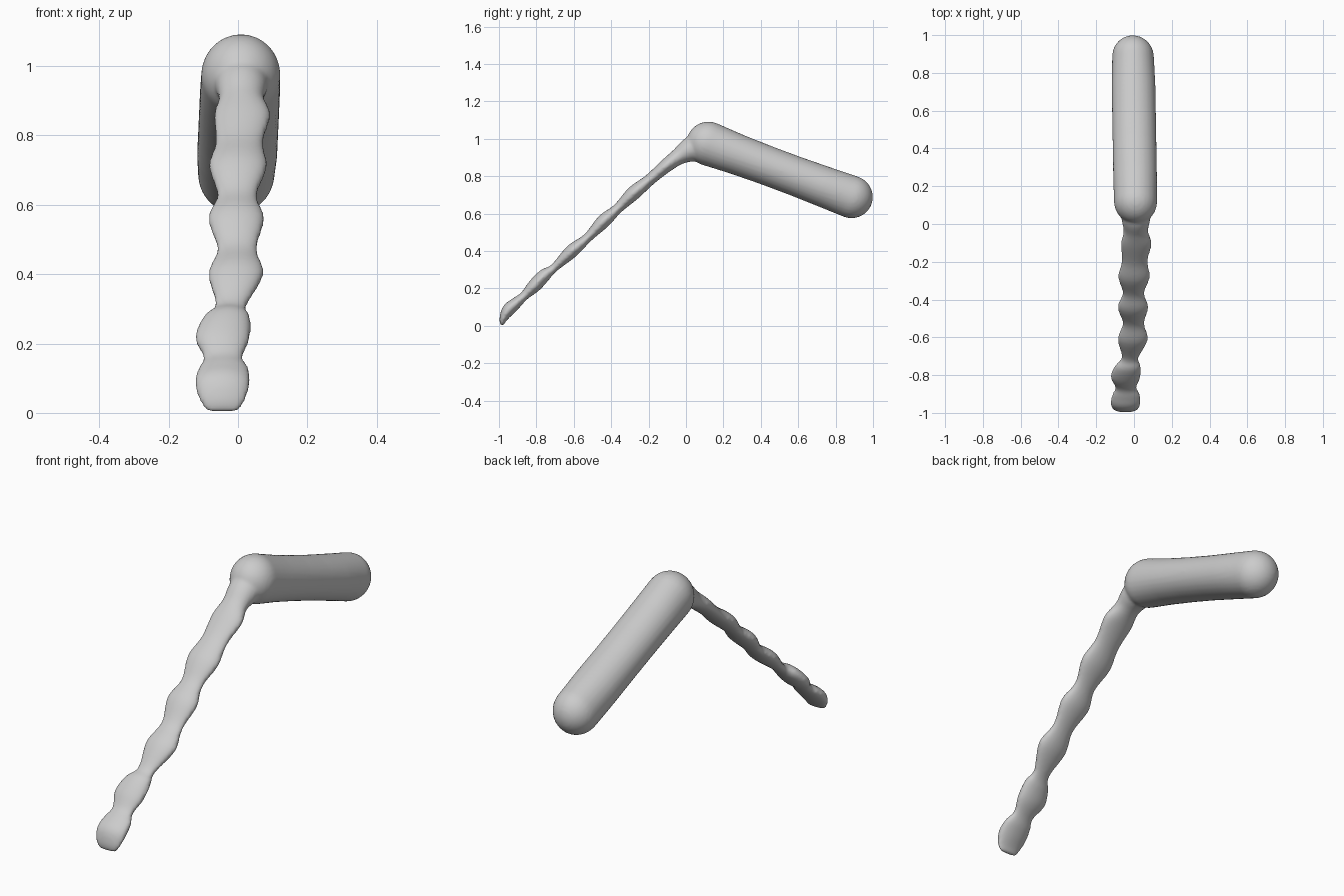
import bpy, bmesh, math
from mathutils import Vector

if "Cube" in bpy.data.objects:
    bpy.data.objects.remove(bpy.data.objects["Cube"])

SIDES = 28

def catmull(p0, p1, p2, p3, t):
    return [0.5 * (2*b + (c-a)*t + (2*a-5*b+4*c-d)*t*t + (3*b-a-3*c+d)*t**3)
            for a, b, c, d in zip(p0, p1, p2, p3)]

def refine(rows, n):
    out = []
    for i in range(len(rows) - 1):
        p0, p3 = rows[max(i-1, 0)], rows[min(i+2, len(rows)-1)]
        out += [catmull(p0, rows[i], rows[i+1], p3, k / n) for k in range(n)]
    return out + [list(rows[-1])]

def loft(bm, rows):
    """Oval rings (y, z, x centre, half width, half thickness) square to the path."""
    rings = []
    for i, (y, z, x, w, h) in enumerate(rows):
        a, b = rows[max(i-2, 0)], rows[min(i+2, len(rows)-1)]
        t = Vector((0, b[0]-a[0], b[1]-a[1])).normalized()
        nrm = Vector((0, -t.z, t.y))
        c = Vector((x, y, z))
        rings.append([bm.verts.new(c + Vector((w*math.cos(q), 0, 0)) + nrm*h*math.sin(q))
                      for q in (2*math.pi*k/SIDES for k in range(SIDES))])
    for r, s in zip(rings, rings[1:]):
        for k in range(SIDES):
            j = (k + 1) % SIDES
            bm.faces.new((r[k], r[j], s[j], s[k]))
    bm.faces.new(rings[0][::-1])
    bm.faces.new(rings[-1])

bm = bmesh.new()

# thick rounded grip: tube with hemispherical caps
start, end = Vector((0.008, 0.12, 0.974)), Vector((-0.005, 0.885, 0.689))
d = (end - start).normalized()
r0, r1 = 0.118, 0.114
grip = []
for k in range(10):
    a = math.radians(2 + 88 * k / 9)
    p = start - d * r0 * math.cos(a)
    grip.append((p.y, p.z, p.x, r0*math.sin(a)*0.97, r0*math.sin(a)))
for t in (0.2, 0.4, 0.6, 0.8):
    p = start.lerp(end, t)
    grip.append((p.y, p.z, p.x, 0.116, 0.115 - 0.01*math.sin(math.pi*t)))
for k in range(10):
    a = math.radians(90 - 88 * k / 9)
    p = end + d * r1 * math.cos(a)
    grip.append((p.y, p.z, p.x, r1*math.sin(a)*0.97, r1*math.sin(a)))
loft(bm, grip)

# flat knobbly blade, bulges alternating with necks
blade = [
    (-0.984, 0.002, -0.045, 0.045, 0.008),
    (-0.978, 0.035, -0.045, 0.066, 0.020),
    (-0.950, 0.085, -0.045, 0.080, 0.034),
    (-0.905, 0.125, -0.042, 0.074, 0.030),
    (-0.865, 0.160, -0.042, 0.057, 0.024),
    (-0.810, 0.215, -0.045, 0.079, 0.036),
    (-0.755, 0.272, -0.033, 0.069, 0.034),
    (-0.705, 0.310, -0.020, 0.046, 0.022),
    (-0.610, 0.400, -0.006, 0.080, 0.036),
    (-0.525, 0.472, -0.003, 0.058, 0.025),
    (-0.440, 0.560, -0.005, 0.081, 0.037),
    (-0.365, 0.627, -0.003, 0.058, 0.027),
    (-0.280, 0.710, 0.000, 0.084, 0.038),
    (-0.195, 0.780, 0.004, 0.069, 0.031),
    (-0.105, 0.857, 0.012, 0.082, 0.037),
    (-0.040, 0.905, 0.010, 0.065, 0.045),
    (0.020, 0.940, 0.010, 0.075, 0.066),
    (0.100, 0.970, 0.008, 0.085, 0.080),
]
loft(bm, refine(blade, 5))
bmesh.ops.recalc_face_normals(bm, faces=bm.faces)

me = bpy.data.meshes.new("handle")
bm.to_mesh(me)
bm.free()
ob = bpy.data.objects.new("handle", me)
bpy.context.collection.objects.link(ob)

# fuse both parts into one soft skin
rm = ob.modifiers.new("fuse", 'REMESH')
rm.mode = 'VOXEL'
rm.voxel_size = 0.009
rm.use_smooth_shade = True
sm = ob.modifiers.new("soften", 'SMOOTH')
sm.factor = 0.5
sm.iterations = 6
